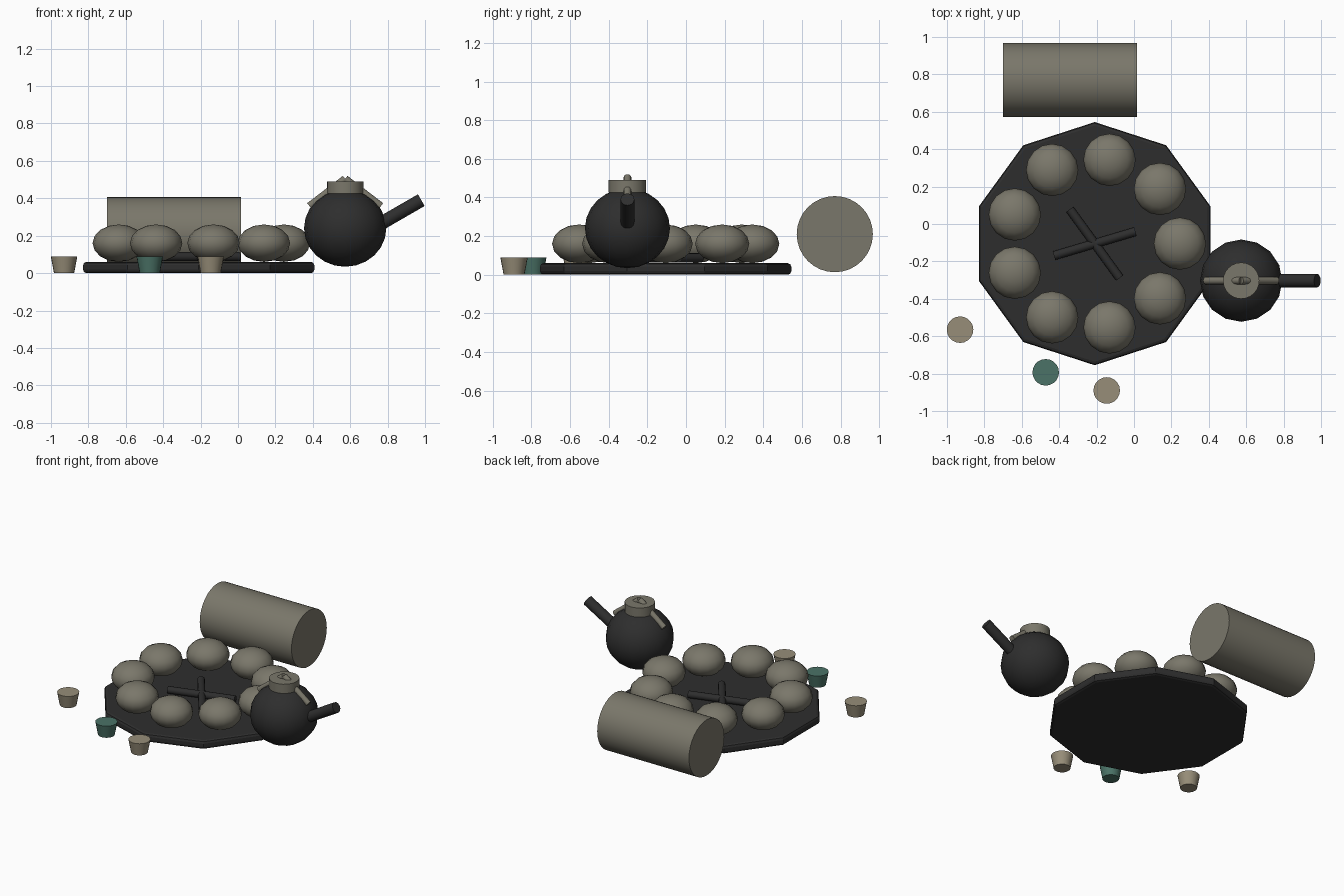
import bpy
import math
from mathutils import Vector

if "Cube" in bpy.data.objects:
    bpy.data.objects.remove(bpy.data.objects["Cube"], do_unlink=True)


def material(name, r, g, b):
    mat = bpy.data.materials.new(name)
    mat.use_nodes = True
    mat.diffuse_color = (r, g, b, 1)
    mat.node_tree.nodes["Principled BSDF"].inputs["Base Color"].default_value = (r, g, b, 1)
    return mat


black = material("charcoal black", 0.027, 0.027, 0.027)
stone = material("warm grey clay", 0.195, 0.185, 0.145)
cream = material("beige ceramic", 0.31, 0.27, 0.19)
green = material("teal ceramic", 0.07, 0.17, 0.135)


def finish(name, mat, smooth=True):
    obj = bpy.context.object
    obj.name = name
    obj.data.materials.append(mat)
    if smooth:
        bpy.ops.object.shade_smooth_by_angle(angle=math.radians(35))
    return obj


def rod(name, mat, start, end, radius, sides=16):
    """Cylinder running between two points."""
    a, b = Vector(start), Vector(end)
    turn = (b - a).to_track_quat('Z', 'Y').to_euler()
    bpy.ops.mesh.primitive_cylinder_add(vertices=sides, radius=radius, depth=(b - a).length,
                                        location=(a + b) / 2, rotation=turn)
    return finish(name, mat)


def ball(name, mat, centre, width, height, segments, rings):
    """Flattened sphere."""
    bpy.ops.mesh.primitive_uv_sphere_add(segments=segments, ring_count=rings, radius=1,
                                         location=centre)
    bpy.context.object.scale = (width, width, height)
    bpy.ops.object.transform_apply(location=False, rotation=False, scale=True)
    return finish(name, mat)


# Ten-sided tray with softened rim
cx, cy = -0.21, -0.105
bpy.ops.mesh.primitive_cylinder_add(vertices=10, radius=0.65, depth=0.06, location=(cx, cy, 0.03))
tray = finish("tray", black, smooth=False)
bevel = tray.modifiers.new("rim", 'BEVEL')
bevel.width = 0.018
bevel.segments = 2
bevel.limit_method = 'ANGLE'
bevel.angle_limit = math.radians(60)

# Ring of nine buns
for i in range(9):
    a = math.tau * i / 9
    ball(f"bun_{i + 1}", stone, (cx + 0.455 * math.cos(a), cy + 0.455 * math.sin(a), 0.16),
         0.14, 0.1, 16, 8)

# Crossed sticks in the middle of the tray
for name, degrees in (("long_stick", 16.5), ("cross_stick", -54)):
    a = math.radians(degrees)
    reach = Vector((math.cos(a), math.sin(a), 0)) * 0.227
    middle = Vector((cx, cy, 0.088))
    rod(name, black, middle - reach, middle + reach, 0.024, 12)

# Teapot: body, lid, spout and the two handle bars meeting above the lid
px, py = 0.573, -0.303
ball("pot_body", black, (px, py, 0.24), 0.22, 0.206, 16, 12)
rod("pot_lid", stone, (px, py, 0.425), (px, py, 0.49), 0.097, 24)
rod("pot_spout", black, (0.68, py, 0.217), (0.98, py, 0.39), 0.036, 12)
for name, side in (("right_handle_bar", -1), ("left_handle_bar", 1)):
    rod(name, stone, (px + side * 0.191, py, 0.358), (px, py, 0.504), 0.02, 12)

# Log-shaped roll lying behind the tray
rod("roll", stone, (-0.7, 0.77, 0.21), (0.016, 0.77, 0.21), 0.197, 32)

# Three tapered cups
for name, mat, x, y in (("right_cup", cream, -0.93, -0.565),
                        ("middle_cup", green, -0.472, -0.793),
                        ("left_cup", cream, -0.146, -0.89)):
    bpy.ops.mesh.primitive_cone_add(vertices=20, radius1=0.054, radius2=0.071, depth=0.09,
                                    location=(x, y, 0.045))
    finish(name, mat)
